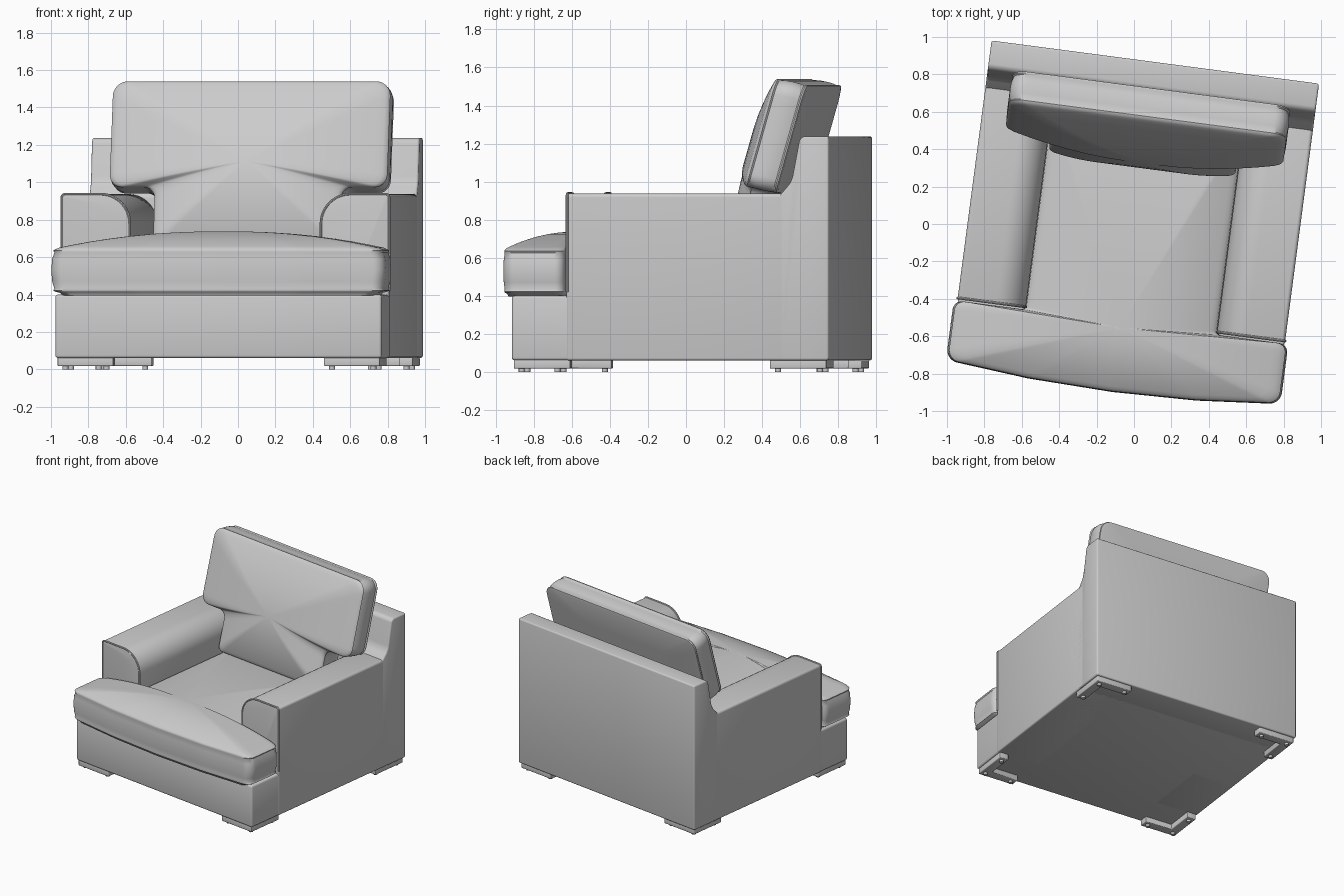
import bpy, bmesh, math
from mathutils import Vector

if "Cube" in bpy.data.objects:
    bpy.data.objects.remove(bpy.data.objects["Cube"])

TURN = math.radians(-7.5)      # whole chair is turned slightly about z

grey = bpy.data.materials.new("grey upholstery")
grey.diffuse_color = (0.6, 0.6, 0.6, 1)
grey.use_nodes = True
grey.node_tree.nodes["Principled BSDF"].inputs["Base Color"].default_value = grey.diffuse_color


def finish(name, bm, angle=35):
    bmesh.ops.recalc_face_normals(bm, faces=bm.faces)
    me = bpy.data.meshes.new(name)
    bm.to_mesh(me)
    bm.free()
    me.materials.append(grey)
    me.shade_smooth()
    me.set_sharp_from_angle(angle=math.radians(angle))
    ob = bpy.data.objects.new(name, me)
    ob.rotation_euler.z = TURN
    bpy.context.collection.objects.link(ob)
    return ob


def rounded(points, n=8):
    """Polygon of (x, y, radius) with rounded corners."""
    out = []
    for i, (x, y, r) in enumerate(points):
        p = Vector((x, y))
        if r == 0:
            out.append(p)
            continue
        a = Vector(points[i - 1][:2]) - p
        b = Vector(points[(i + 1) % len(points)][:2]) - p
        a, b = p + a.normalized() * r, p + b.normalized() * r
        ang = math.pi / 2
        for k in range(n + 1):
            s = k / n * ang
            # superposed quarter arc between the two tangent points
            out.append(p + (a - p) * (1 - math.sin(s)) + (b - p) * (1 - math.cos(s)))
    return out


def resample(poly, step=0.04):
    out = []
    for i, p in enumerate(poly):
        q = poly[(i + 1) % len(poly)]
        n = max(1, math.ceil((q - p).length / step))
        out += [p.lerp(q, k / n) for k in range(n)]
    return out


def prism(name, poly, place, t0, t1, bevel=0.012):
    """Extrude a 2D profile from t0 to t1 and soften the sharp edges."""
    bm = bmesh.new()
    a = [bm.verts.new(place(p[0], p[1], t0)) for p in poly]
    b = [bm.verts.new(place(p[0], p[1], t1)) for p in poly]
    bm.faces.new(a)
    bm.faces.new(b)
    for i in range(len(poly)):
        j = (i + 1) % len(poly)
        bm.faces.new((a[i], a[j], b[j], b[i]))
    bmesh.ops.recalc_face_normals(bm, faces=bm.faces)
    if bevel:
        edges = [e for e in bm.edges if e.calc_face_angle(0) > 0.6]
        bmesh.ops.bevel(bm, geom=edges, offset=bevel, segments=3, profile=0.5,
                        affect='EDGES', clamp_overlap=True)
    return finish(name, bm)


def cushion(name, outline, centre, profile, place):
    """Loft scaled copies of an outline; profile is a list of (scale, depth)."""
    poly = resample(outline)
    c = Vector(centre)
    bm = bmesh.new()
    rings = []
    for t, d in profile:
        pts = [c + (p - c) * t for p in poly]
        rings.append([bm.verts.new(place(p.x, p.y, d)) for p in pts])
    for r, s in zip(rings, rings[1:]):
        for i in range(len(r)):
            j = (i + 1) % len(r)
            bm.faces.new((r[i], r[j], s[j], s[i]))
    bm.faces.new(rings[0])
    bm.faces.new(rings[-1])
    return finish(name, bm, 50)


def dome(base, height, power):
    return [(t, base + height * (1 - t ** power))
            for t in (0.96, 0.92, 0.86, 0.78, 0.68, 0.56, 0.42, 0.28, 0.14, 0.04)]


def along_x(a, b, t): return (t, a, b)
def along_y(a, b, t): return (a, t, b)
def along_z(a, b, t): return (a, b, t)


# base box under the seat
prism("base", [(-0.81, 0.06), (-0.81, 0.40), (0.65, 0.40), (0.65, 0.06)],
      along_x, -0.88, 0.88, 0.015)

# back panel with a sloping front
prism("back_panel", rounded([(0.873, 0.06, 0), (0.873, 1.238, 0), (0.72, 1.238, 0.03),
                             (0.675, 1.0, 0.03), (0.61, 0.925, 0), (0.61, 0.06, 0)]),
      along_x, -0.883, 0.883)

# arms with a rounded inner top edge, and piping around their fronts
for side, s in (("left", -1), ("right", 1)):
    arm = rounded([(s * 0.883, 0.06, 0), (s * 0.883, 0.937, 0.02),
                   (s * 0.515, 0.937, 0.16), (s * 0.515, 0.06, 0)], 12)
    prism(side + "_arm", arm, along_y, -0.52, 0.68)
    path = [p for p in arm if p.y > 0.7]
    bm = bmesh.new()
    path = [Vector((s * 0.883, 0.42))] + path + [Vector((s * 0.515, 0.6))]
    rings = []
    for i, p in enumerate(path):
        d = (path[min(i + 1, len(path) - 1)] - path[max(i - 1, 0)]).normalized()
        nrm = Vector((-d.y, d.x))
        ring = []
        for k in range(8):
            w = k * math.pi / 4
            q = p + nrm * 0.007 * math.cos(w)
            ring.append(bm.verts.new((q.x, -0.515 + 0.007 * math.sin(w), q.y)))
        rings.append(ring)
    for r, q in zip(rings, rings[1:]):
        for k in range(8):
            bm.faces.new((r[k], r[(k + 1) % 8], q[(k + 1) % 8], q[k]))
    finish(side + "_arm_piping", bm)

# T-shaped seat cushion with piped edges and a domed top
seat = rounded([(-0.895, -0.85, 0.06), (-0.45, -0.89, 0), (0, -0.903, 0), (0.45, -0.89, 0),
                (0.895, -0.85, 0.06), (0.895, -0.53, 0.05), (0.515, -0.53, 0.02),
                (0.515, 0.6, 0.03), (-0.515, 0.6, 0.03), (-0.515, -0.53, 0.02),
                (-0.895, -0.53, 0.05)])
cushion("seat_cushion", seat, (0, -0.56),
        [(0.94, 0.395), (0.96, 0.41), (0.985, 0.415), (0.997, 0.422), (0.99, 0.432),
         (1.003, 0.47), (1.008, 0.53), (1.003, 0.59), (0.99, 0.625), (0.997, 0.635),
         (0.985, 0.642)] + dome(0.643, 0.095, 2.2), along_z)

# T-shaped back cushion leaning backwards
rest = rounded([(-0.752, 1.525, 0.08), (0.752, 1.525, 0.08), (0.752, 0.955, 0.07),
                (0.505, 0.955, 0.06), (0.505, 0.66, 0.04), (-0.505, 0.66, 0.04),
                (-0.505, 0.955, 0.06), (-0.752, 0.955, 0.07)])


def lean(u, w, d):
    return (u, 0.574 + (w - 0.95) * 0.285 - d, w + 0.22 * (d - 0.08))


cushion("back_cushion", rest, (0, 1.07),
        [(0.04, 0.0), (0.5, 0.0), (0.96, 0.0), (0.99, 0.004), (0.995, 0.012), (0.985, 0.02),
         (0.997, 0.05), (1.0, 0.085), (0.997, 0.12), (0.985, 0.15), (0.995, 0.158),
         (0.985, 0.168)] + dome(0.168, 0.11, 1.9), lean)

# L-shaped corner feet standing on small pegs
for fb, ycorner, sy in (("front", -0.8, 1), ("back", 0.858, -1)):
    for side, s in (("left", -1), ("right", 1)):
        X, Y, L, W = s * 0.868, ycorner, 0.30, 0.075
        foot = [(X, Y), (X - s * L, Y), (X - s * L, Y + sy * W), (X - s * W, Y + sy * W),
                (X - s * W, Y + sy * L), (X, Y + sy * L)]
        prism(f"{fb}_{side}_foot", foot, along_z, 0.017, 0.065, 0.006)
        for n, (a, b) in enumerate(((0.038, 0.038), (L - 0.04, 0.038), (0.038, L - 0.04))):
            peg = [(X - s * a + 0.016 * math.cos(k * math.pi / 6),
                    Y + sy * b + 0.016 * math.sin(k * math.pi / 6)) for k in range(12)]
            prism(f"{fb}_{side}_peg_{n + 1}", peg, along_z, 0.0, 0.02, 0)
